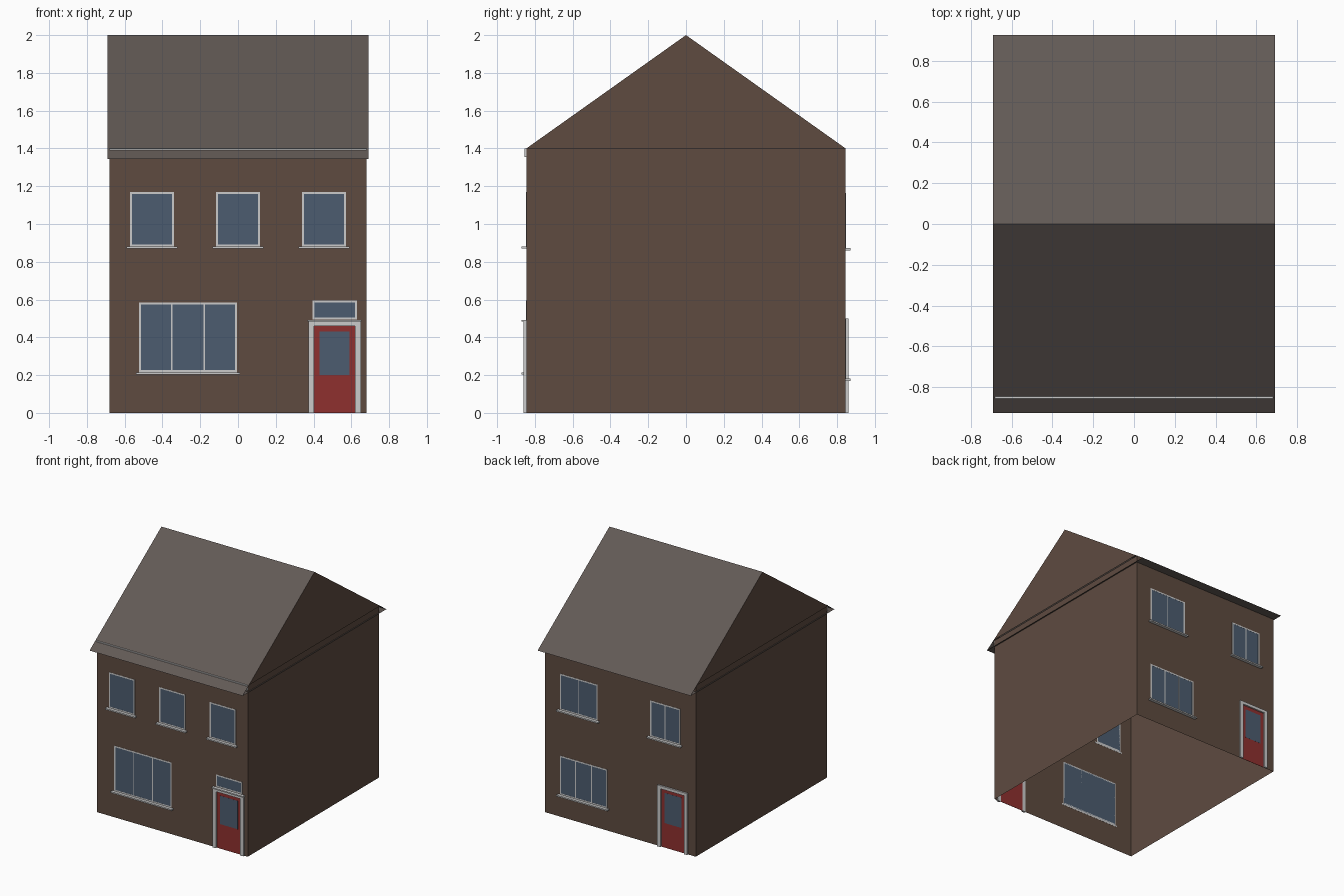
import bpy

if "Cube" in bpy.data.objects:
    bpy.data.objects.remove(bpy.data.objects["Cube"])

W, D, EAVE, TOP = 0.68, 0.845, 1.40, 2.0      # half width, half depth, heights
SLOPE = (TOP - EAVE) / D


def material(name, rgb):
    m = bpy.data.materials.new(name)
    m.diffuse_color = (*rgb, 1)
    m.use_nodes = True
    m.node_tree.nodes["Principled BSDF"].inputs["Base Color"].default_value = m.diffuse_color
    return m


BRICK = material("brick", (0.112, 0.07, 0.051))
TILE = material("roof_tile", (0.122, 0.101, 0.091))
TRIM = material("trim", (0.64, 0.64, 0.64))
GLASS = material("glass", (0.073, 0.108, 0.16))
RED = material("red_paint", (0.275, 0.03, 0.028))


def mesh(name, verts, faces, mat):
    me = bpy.data.meshes.new(name)
    me.from_pydata(verts, [], faces)
    me.materials.append(mat)
    ob = bpy.data.objects.new(name, me)
    bpy.context.collection.objects.link(ob)
    return ob


BOX = [(0, 1, 3, 2), (4, 6, 7, 5), (0, 4, 5, 1), (2, 3, 7, 6), (0, 2, 6, 4), (1, 5, 7, 3)]


def boxes(name, items, mat, sides=BOX):
    """One object from several boxes, each (x0, x1, y0, y1, z0, z1)."""
    verts, faces = [], []
    for x0, x1, y0, y1, z0, z1 in items:
        n = len(verts)
        verts += [(x, y, z) for x in (x0, x1) for y in sorted((y0, y1)) for z in (z0, z1)]
        faces += [tuple(n + i for i in f) for f in sides]
    return mesh(name, verts, faces, mat)


def on_wall(name, side, rects, out, mat):
    """Slabs (x0, x1, z0, z1) standing proud of the front (-1) or back (+1) wall."""
    return boxes(name, [(a, b, side * (D - 0.001), side * (D + out), c, d)
                        for a, b, c, d in rects], mat)


def window(name, side, x0, x1, z0, z1, panes=1, sill=True):
    f, m = 0.011, 0.004
    on_wall(name + "_glass", side, [(x0 + m, x1 - m, z0 + m, z1 - m)], 0.0008, GLASS)
    bars = [(x0, x0 + f, z0, z1), (x1 - f, x1, z0, z1),
            (x0 + f, x1 - f, z0, z0 + f), (x0 + f, x1 - f, z1 - f, z1)]
    for i in range(1, panes):
        c = x0 + (x1 - x0) * i / panes
        bars.append((c - m, c + m, z0 + f, z1 - f))
    on_wall(name + "_frame", side, bars, 0.0016, TRIM)
    if sill:
        on_wall(name + "_sill", side, [(x0 - 0.017, x1 + 0.017, z0 - 0.011, z0)], 0.025, TRIM)


def door(name, side, x0, x1, top, jamb, head):
    a, b, t = x0 + jamb, x1 - jamb, top - head
    on_wall(name + "_frame", side, [(x0, a, 0, top), (b, x1, 0, top), (a, b, t, top)], 0.014, TRIM)
    on_wall(name + "_panel", side, [(a, b, 0, t)], 0.0008, RED)
    on_wall(name + "_glass", side, [(a + 0.03, b - 0.03, 0.2, t - 0.03)], 0.0016, GLASS)


# Walls: open shell without floor
boxes("walls", [(-W, W, -D, D, 0, EAVE)], BRICK, BOX[:4])

# Gable ends, flush with the roof verges
RX, RY = 0.69, 0.925
for s, label in ((-1, "left"), (1, "right")):
    tri = [(s * RX, -D, EAVE), (s * RX, D, EAVE), (s * RX, 0, TOP)]
    mesh(label + "_gable", tri, [(0, 1, 2) if s > 0 else (2, 1, 0)], BRICK)

# Thin open-ended roof with flat soffit
low = TOP - SLOPE * RY
roof = [(x, y, z) for x in (-RX, RX) for y, z in ((-RY, low), (0, TOP), (RY, low))]
mesh("roof", roof, [(0, 3, 4, 1), (1, 4, 5, 2), (2, 5, 3, 0)], TILE)

# Front fascia board
boxes("fascia", [(-W, W, -D - 0.011, -D, 1.355, EAVE - 0.001)], TRIM)

# Front openings
for i, x in enumerate((-0.455, 0.0, 0.455)):
    window(f"front_upper_window_{i + 1}", -1, x - 0.117, x + 0.117, 0.88, 1.17)
window("front_lower_window", -1, -0.524, -0.006, 0.215, 0.584, 3)
window("front_transom", -1, 0.394, 0.63, 0.495, 0.595, sill=False)
door("front_door", -1, 0.372, 0.65, 0.483, 0.03, 0.022)
on_wall("front_door_lintel", -1, [(0.369, 0.653, 0.483, 0.493)], 0.025, TRIM)

# Back openings
window("back_upper_window_1", 1, 0.204, 0.544, 0.872, 1.165, 2)
window("back_upper_window_2", 1, -0.54, -0.27, 0.872, 1.165, 2)
window("back_lower_window", 1, 0.118, 0.544, 0.181, 0.497, 3)
door("back_door", 1, -0.61, -0.342, 0.50, 0.028, 0.024)
